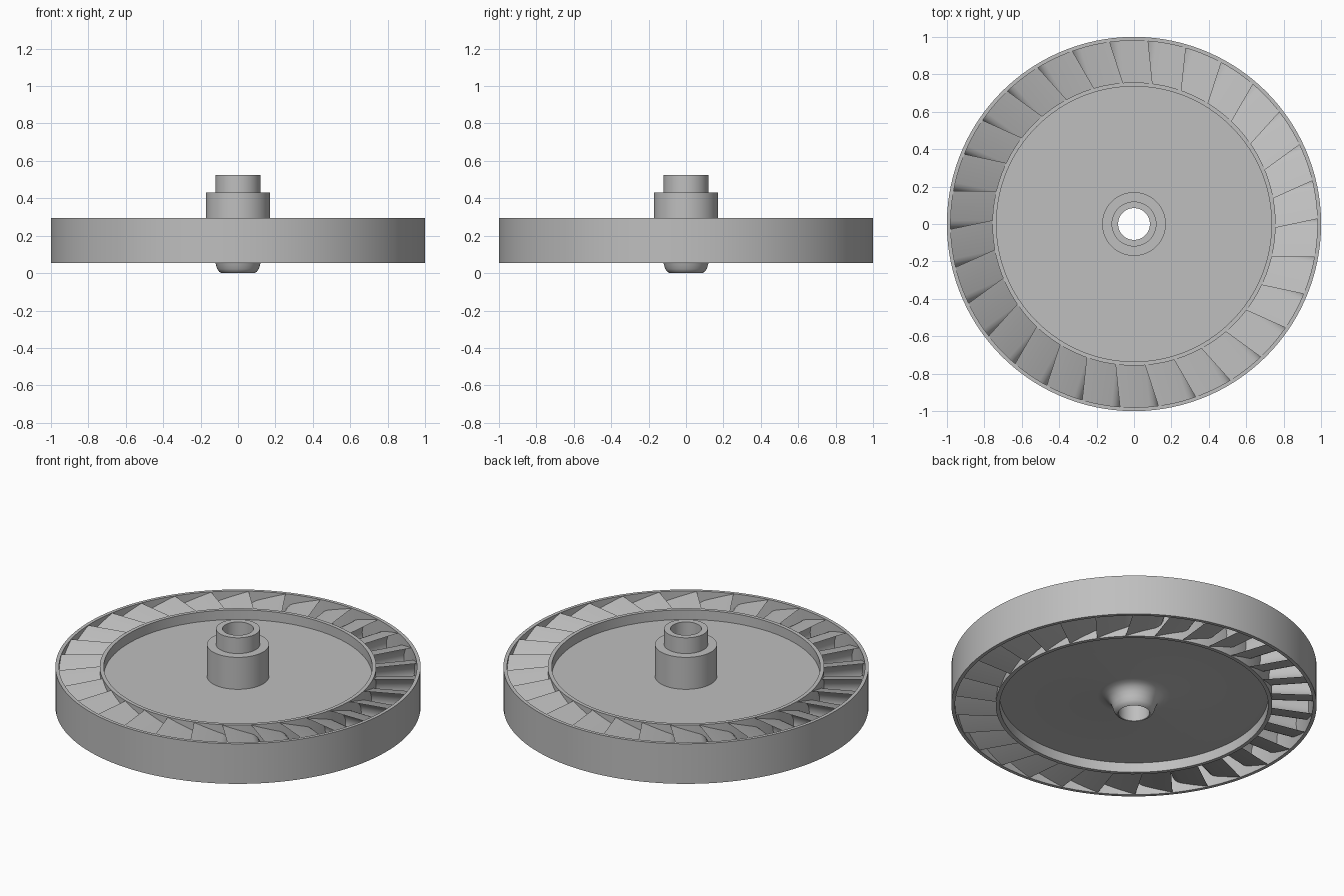
import bpy, bmesh, math
from mathutils import Vector

cube = bpy.data.objects.get("Cube")
if cube:
    bpy.data.objects.remove(cube, do_unlink=True)

# One plain metal colour
steel = bpy.data.materials.new("light grey metal")
steel.use_nodes = True
GREY = (0.52, 0.52, 0.52, 1)
steel.diffuse_color = GREY
steel.node_tree.nodes["Principled BSDF"].inputs["Base Color"].default_value = GREY

Z_LOW, Z_HIGH = 0.053, 0.295
Z_MID = (Z_LOW + Z_HIGH) / 2


def finish(name, bm, angle=30):
    bmesh.ops.recalc_face_normals(bm, faces=bm.faces)
    mesh = bpy.data.meshes.new(name)
    bm.to_mesh(mesh)
    bm.free()
    mesh.materials.append(steel)
    obj = bpy.data.objects.new(name, mesh)
    bpy.context.collection.objects.link(obj)
    bpy.ops.object.select_all(action="DESELECT")
    obj.select_set(True)
    bpy.context.view_layer.objects.active = obj
    bpy.ops.object.shade_smooth_by_angle(angle=math.radians(angle))
    return obj


def lathe(name, profile, steps=120):
    """Spin a closed (radius, z) outline around the z axis."""
    bm = bmesh.new()
    verts = [bm.verts.new((r, 0, z)) for r, z in profile]
    edges = [bm.edges.new((a, b)) for a, b in zip(verts, verts[1:] + verts[:1])]
    bmesh.ops.spin(bm, geom=verts + edges, cent=(0, 0, 0), axis=(0, 0, 1),
                   angle=math.tau, steps=steps, use_merge=False)
    bmesh.ops.remove_doubles(bm, verts=bm.verts, dist=1e-5)
    return finish(name, bm)


# Outer shroud band
lathe("outer_shroud", [(0.98, Z_LOW), (1, Z_LOW), (1, Z_HIGH), (0.98, Z_HIGH)])

# Disc with raised rim, stepped hub, flared nose and through bore
BORE, DISC_LOW, DISC_HIGH = 0.085, 0.112, 0.237
nose = [(0.088, 0), (0.1, 0.007), (0.111, 0.022), (0.118, 0.045),
        (0.127, 0.07), (0.142, 0.092), (0.165, 0.106), (0.2, DISC_LOW)]
lathe("disc_and_hub", [(BORE, 0.003)] + nose + [
    (0.735, DISC_LOW), (0.735, Z_LOW), (0.757, Z_LOW), (0.757, Z_HIGH),
    (0.735, Z_HIGH), (0.735, DISC_HIGH), (0.17, DISC_HIGH), (0.17, 0.43),
    (0.12, 0.43), (0.12, 0.525), (BORE, 0.525)])

# Crescent blade section: straight flanks running into a round nose
TIP = Vector((-0.177, 0.119))


def flank(radius, peak, count=8):
    """Arc points between the two flank tangents, top to bottom."""
    centre = Vector((peak - radius, 0))
    to_tip = TIP - centre
    start = math.atan2(to_tip.y, to_tip.x) - math.acos(radius / to_tip.length)
    angles = [start - 2 * start * i / count for i in range(count + 1)]
    return [centre + radius * Vector((math.cos(a), math.sin(a))) for a in angles]


convex = flank(0.07, 0.03)
concave = flank(0.095, -0.05)
section = [TIP, *convex, Vector((TIP.x, -TIP.y)), *reversed(concave)]

# Ring of blades, each running straight out from rim to shroud
BLADES = 30
bm = bmesh.new()
for k in range(BLADES):
    a = math.tau * k / BLADES
    out = Vector((math.cos(a), math.sin(a), 0))
    side = Vector((-math.sin(a), math.cos(a), 0))
    ends = []
    for radius in (0.75, 0.987):
        ends.append([bm.verts.new(out * math.sqrt(radius ** 2 - p.x ** 2)
                                  + side * p.x + Vector((0, 0, Z_MID + p.y)))
                     for p in section])
    inner, outer = ends
    n = len(section)
    for i in range(n):
        j = (i + 1) % n
        bm.faces.new((inner[i], inner[j], outer[j], outer[i]))
    bm.faces.new(inner)
    bm.faces.new(list(reversed(outer)))
finish("turbine_blades", bm)
